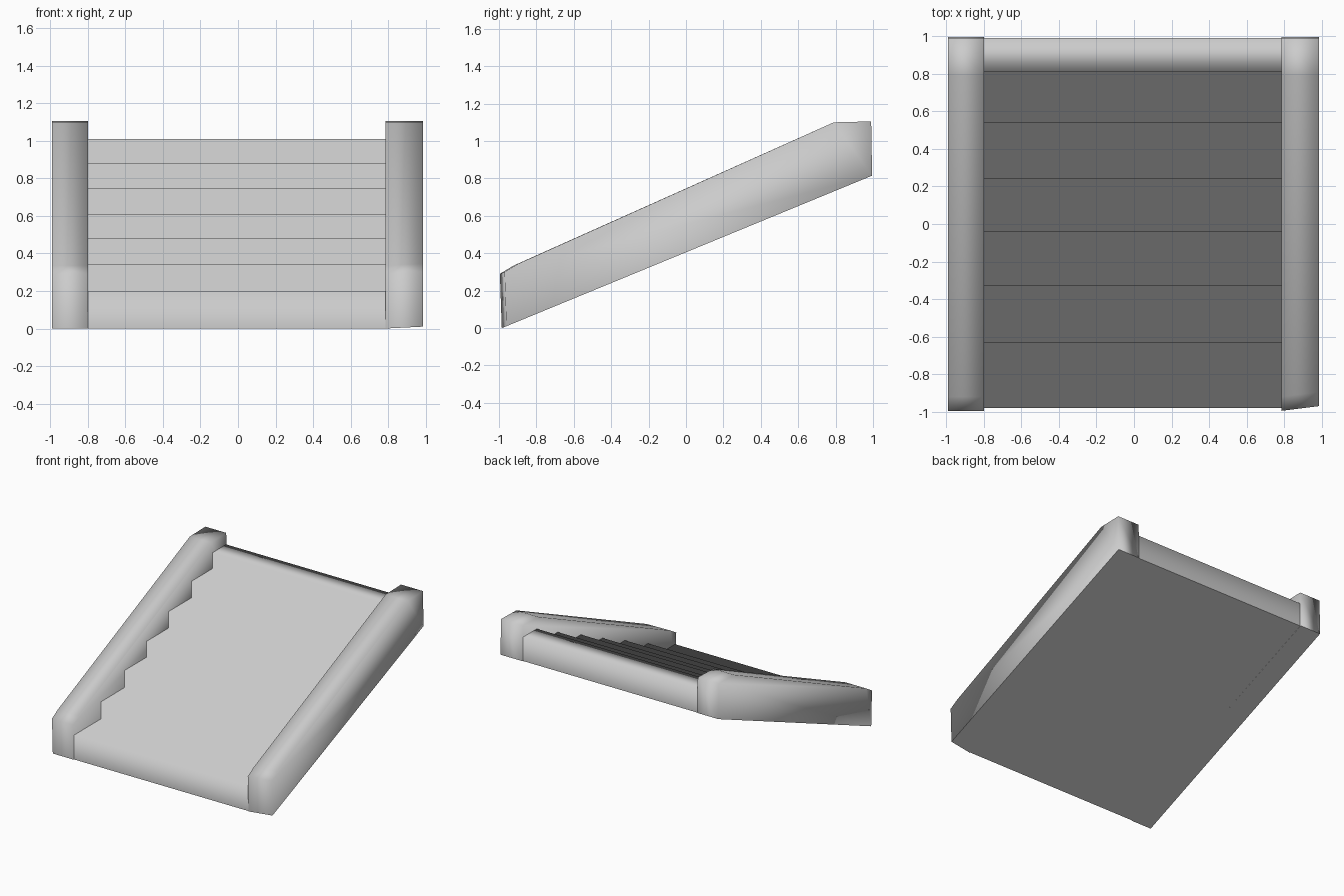
import bpy
import bmesh

cube = bpy.data.objects.get("Cube")
if cube:
    bpy.data.objects.remove(cube, do_unlink=True)

# Single plain grey
grey = bpy.data.materials.new("light_grey")
grey.use_nodes = True
colour = (0.6, 0.6, 0.6, 1)
grey.diffuse_color = colour
grey.node_tree.nodes["Principled BSDF"].inputs["Base Color"].default_value = colour


def prism(name, profile, x0, x1, caps=True, outer_taper=0.0):
    """Sweep a counterclockwise (y, z) profile from x0 to x1; its first edge is the underside."""
    bm = bmesh.new()
    low = [bm.verts.new((x0, y, z)) for y, z in profile]
    high = [bm.verts.new((x1, y, z)) for y, z in profile]
    count = len(profile)
    for i in range(count):
        j = (i + 1) % count
        bm.faces.new((low[i], low[j], high[j], high[i]))
    if caps:
        bm.faces.new(high)
        bm.faces.new(low[::-1])
    # Pull the outer front corner back
    for v in high:
        if v.co.y < -0.9:
            v.co.y += outer_taper
            v.co.z += outer_taper * 0.4
    # Soft shading everywhere, with a crisp flat underside
    bm.faces.ensure_lookup_table()
    for face in bm.faces:
        face.smooth = True
    bm.faces[0].smooth = False
    for edge in bm.faces[0].edges:
        edge.smooth = False
    mesh = bpy.data.meshes.new(name)
    bm.to_mesh(mesh)
    bm.free()
    mesh.materials.append(grey)
    obj = bpy.data.objects.new(name, mesh)
    bpy.context.collection.objects.link(obj)
    return obj


# Flight of steps: sloping underside, then treads and risers from the top down
edges_y = [-0.98, -0.63, -0.33, -0.04, 0.24, 0.54, 0.81]
tops_z = [0.2, 0.34, 0.48, 0.61, 0.745, 0.88, 1.01]
steps = [(-0.98, 0.0), (0.99, 0.815), (0.99, 1.01)]
for k in reversed(range(len(edges_y))):
    steps.append((edges_y[k], tops_z[k]))
    if k:
        steps.append((edges_y[k], tops_z[k - 1]))
prism("steps", steps, -0.8, 0.79, caps=False)

# Solid side walls with a level landing at the top end
wall = [(-0.985, 0.0), (0.995, 0.815), (0.99, 1.105), (0.79, 1.1),
        (-0.92, 0.335), (-0.995, 0.29)]
prism("right_side_wall", wall, -0.99, -0.8)
prism("left_side_wall", wall, 0.785, 0.985, outer_taper=0.025)
